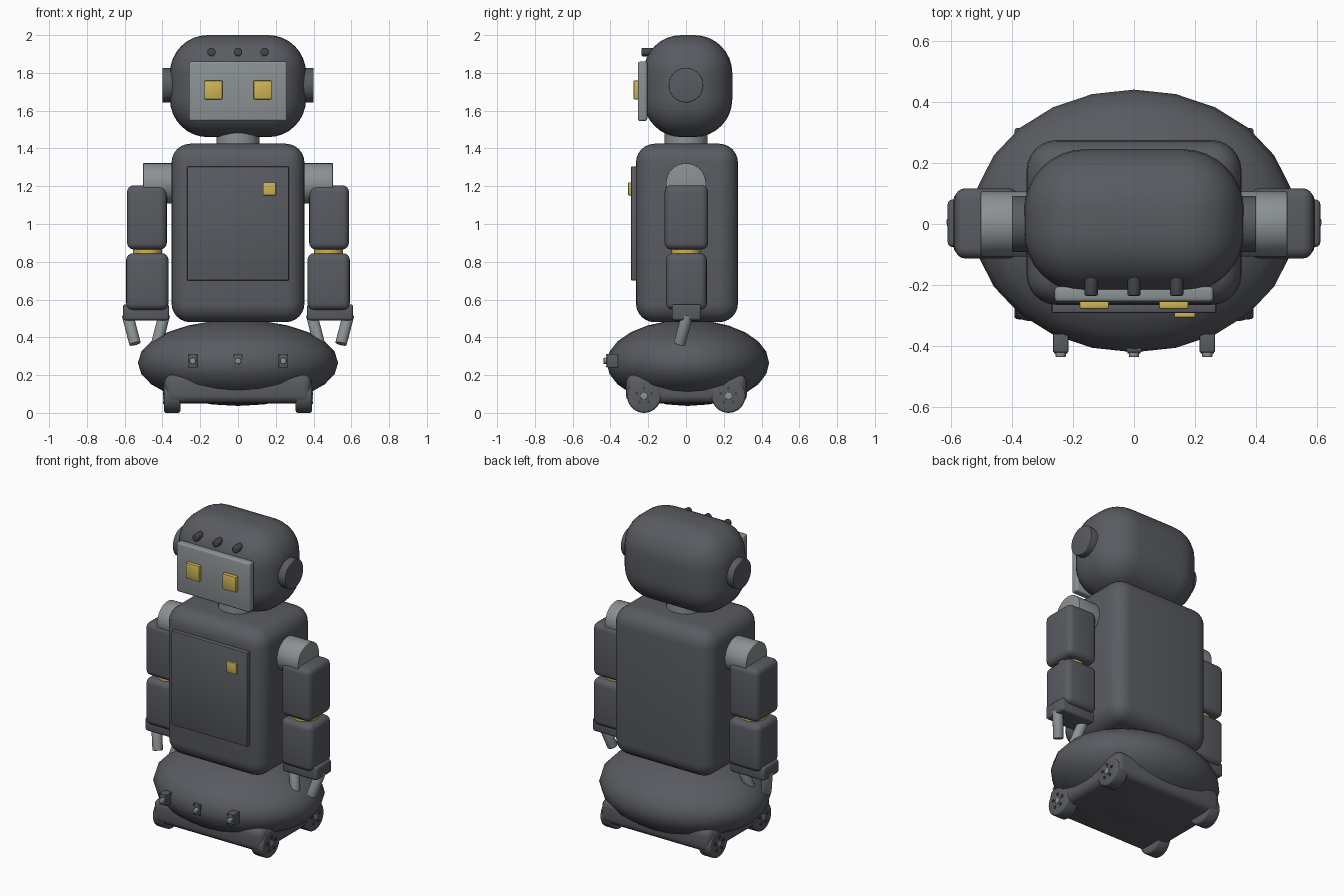
import bpy, math
from mathutils import Vector

cube = bpy.data.objects.get("Cube")
if cube:
    bpy.data.objects.remove(cube, do_unlink=True)


def material(name, rgb):
    m = bpy.data.materials.new(name)
    m.use_nodes = True
    m.diffuse_color = (*rgb, 1)
    m.node_tree.nodes["Principled BSDF"].inputs["Base Color"].default_value = (*rgb, 1)
    return m


DARK = material("charcoal shell", (0.10, 0.105, 0.12))
LIGHT = material("light grey metal", (0.26, 0.285, 0.295))
YELLOW = material("yellow accent", (0.62, 0.46, 0.09))
BLACK = material("dark fitting", (0.06, 0.062, 0.07))


def finish(obj, name, mat):
    obj.name = name
    obj.data.materials.append(mat)
    bpy.ops.object.shade_smooth_by_angle(angle=math.radians(40))
    return obj


def box(name, mat, x, y, z, bevel=0.0, segments=4):
    """Rounded box from (min, max) ranges on each axis."""
    spans = (x, y, z)
    bpy.ops.mesh.primitive_cube_add(size=1, location=[(a + b) / 2 for a, b in spans])
    obj = bpy.context.object
    obj.scale = [b - a for a, b in spans]
    bpy.ops.object.transform_apply(location=False, rotation=False, scale=True)
    if bevel:
        mod = obj.modifiers.new("Rounding", "BEVEL")
        mod.width = bevel
        mod.segments = segments
        mod.limit_method = "NONE"
        bpy.ops.object.modifier_apply(modifier=mod.name)
    return finish(obj, name, mat)


def rod(name, mat, start, end, radius, bevel=0.0, sides=32):
    """Cylinder between two points, with optional rounded rims."""
    a, b = Vector(start), Vector(end)
    bpy.ops.mesh.primitive_cylinder_add(vertices=sides, radius=radius,
                                        depth=(b - a).length, location=(a + b) / 2)
    obj = bpy.context.object
    obj.rotation_euler = (b - a).to_track_quat("Z", "Y").to_euler()
    if bevel:
        mod = obj.modifiers.new("Rounding", "BEVEL")
        mod.width = bevel
        mod.segments = 3
        mod.angle_limit = math.radians(50)
        bpy.ops.object.modifier_apply(modifier=mod.name)
    return finish(obj, name, mat)


def span(s, a, b):
    """Range mirrored to side s."""
    return tuple(sorted((s * a, s * b)))


# Head, neck and face
box("head", DARK, (-0.36, 0.36), (-0.225, 0.245), (1.46, 2.0), 0.2, 8)
rod("neck", LIGHT, (0, 0, 1.38), (0, 0, 1.52), 0.115)
box("face_screen", LIGHT, (-0.26, 0.26), (-0.255, -0.205), (1.545, 1.86), 0.012, 3)
for x in (-0.14, 0, 0.14):
    rod("brow_stud", BLACK, (x, -0.235, 1.91), (x, -0.13, 1.91), 0.022, 0.006, 16)

# Torso with chest panel
box("torso", DARK, (-0.352, 0.352), (-0.265, 0.275), (0.48, 1.425), 0.1, 6)
box("chest_panel", DARK, (-0.27, 0.27), (-0.292, -0.25), (0.70, 1.305), 0.008, 2)
box("chest_button", YELLOW, (0.132, 0.2), (-0.306, -0.285), (1.152, 1.22), 0.003, 2)

# Rounded base
bpy.ops.mesh.primitive_uv_sphere_add(segments=24, ring_count=12, radius=1,
                                     location=(0, 0.01, 0.265))
bpy.context.object.scale = (0.53, 0.43, 0.228)
bpy.ops.object.transform_apply(location=False, rotation=False, scale=True)
finish(bpy.context.object, "base_body", DARK)
box("chassis", DARK, (-0.39, 0.39), (-0.318, 0.322), (0.05, 0.205), 0.045, 4)

# Base sensors with lens and corner screws
for x in (-0.24, 0, 0.24):
    box("sensor_box", DARK, (x - 0.025, x + 0.025), (-0.42, -0.36), (0.24, 0.313), 0.003, 2)
    rod("sensor_lens", LIGHT, (x, -0.436, 0.275), (x, -0.41, 0.275), 0.017, 0.004, 16)
    for dx in (-0.018, 0.018):
        for z in (0.248, 0.305):
            rod("sensor_screw", BLACK, (x + dx, -0.424, z), (x + dx, -0.40, z), 0.004, 0, 8)

for s, side in ((1, "left"), (-1, "right")):
    # Eye and ear
    box(side + "_eye", YELLOW, span(s, 0.082, 0.178), (-0.278, -0.25), (1.66, 1.76), 0.006, 2)
    rod(side + "_ear", DARK, (s * 0.3, 0, 1.735), (s * 0.4, 0, 1.735), 0.092, 0.004)

    # Arm
    rod(side + "_shoulder", LIGHT, (s * 0.34, 0, 1.215), (s * 0.502, 0, 1.215), 0.107, 0.004)
    box(side + "_upper_arm", DARK, span(s, 0.377, 0.587), (-0.113, 0.117), (0.865, 1.205), 0.035)
    rod(side + "_elbow", YELLOW, (s * 0.48, 0, 0.82), (s * 0.48, 0, 0.89), 0.077)
    box(side + "_forearm", DARK, span(s, 0.368, 0.592), (-0.105, 0.11), (0.545, 0.845), 0.035)

    # Hand and gripper fingers
    box(side + "_hand", DARK, span(s, 0.365, 0.61), (-0.075, 0.08), (0.49, 0.575), 0.014, 3)
    for finger, top, tip in (("outer", 0.585, 0.545), ("inner", 0.39, 0.43)):
        rod(f"{side}_{finger}_finger", LIGHT, (s * top, 0.008, 0.52),
            (s * tip, -0.035, 0.365), 0.031, 0.004, 20)

    # Wheels with hub and bolts
    for end, y in (("front", -0.222), ("back", 0.225)):
        name = f"{side}_{end}_wheel"
        rod(name, DARK, (s * 0.305, y, 0.09), (s * 0.392, y, 0.09), 0.09, 0.012)
        rod(name + "_hub", LIGHT, (s * 0.38, y, 0.09), (s * 0.398, y, 0.09), 0.02, 0.003, 16)
        for k in range(5):
            a = math.pi / 2 + k * math.tau / 5
            cy, cz = y + 0.042 * math.cos(a), 0.09 + 0.042 * math.sin(a)
            rod(name + "_bolt", BLACK, (s * 0.38, cy, cz), (s * 0.397, cy, cz), 0.009, 0, 10)
